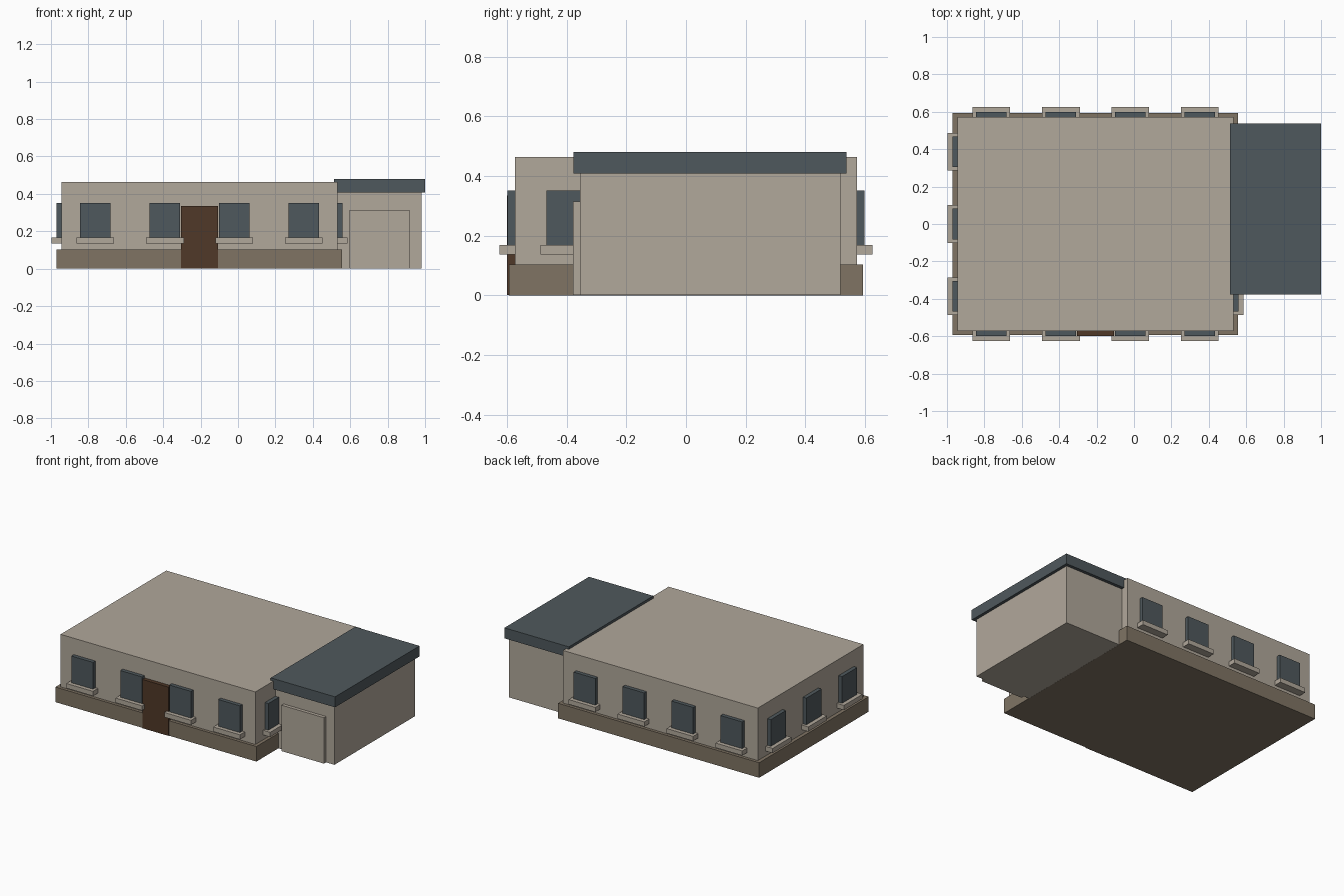
import bpy
import bmesh
from mathutils import Vector

cube = bpy.data.objects.get("Cube")
if cube:
    bpy.data.objects.remove(cube, do_unlink=True)


def material(name, colour):
    m = bpy.data.materials.new(name)
    m.use_nodes = True
    m.diffuse_color = (*colour, 1)
    m.node_tree.nodes["Principled BSDF"].inputs["Base Color"].default_value = (*colour, 1)
    return m


stone = material("warm grey stone", (0.440, 0.392, 0.327))
base_stone = material("dark base stone", (0.216, 0.175, 0.127))
slate = material("blue grey slate", (0.078, 0.099, 0.109))
wood = material("brown wood", (0.080, 0.040, 0.021))


def box(name, x, y, z, mat):
    """Box from (min, max) ranges on each axis."""
    lo, hi = (Vector(v) for v in zip(x, y, z))
    bm = bmesh.new()
    bmesh.ops.create_cube(bm, size=1)
    for v in bm.verts:
        v.co = (lo + hi) / 2 + v.co * (hi - lo)
    mesh = bpy.data.meshes.new(name)
    bm.to_mesh(mesh)
    bm.free()
    mesh.materials.append(mat)
    obj = bpy.data.objects.new(name, mesh)
    bpy.context.collection.objects.link(obj)
    return obj


# Main building
box("main_walls", (-0.945, 0.532), (-0.572, 0.572), (0.03, 0.463), stone)
box("plinth", (-0.97, 0.555), (-0.593, 0.593), (0, 0.103), base_stone)
box("front_door", (-0.306, -0.108), (-0.599, -0.55), (0.001, 0.335), wood)

# Garage
box("garage_walls", (0.5, 0.98), (-0.355, 0.517), (0.0005, 0.42), stone)
box("garage_roof", (0.512, 1.0), (-0.377, 0.538), (0.408, 0.48), slate)
box("garage_door", (0.595, 0.917), (-0.378, -0.34), (0.0005, 0.315), stone)


# Windows with sills; "side" is the outward direction along the wall's normal axis
def window(name, centre, wall, side, along_x):
    def part(label, half, depth, z, mat):
        along = (centre - half, centre + half)
        across = sorted((wall - side * 0.02, wall + side * depth))
        x, y = (along, across) if along_x else (across, along)
        box(f"{name}_{label}", x, y, z, mat)

    part("pane", 0.082, 0.026, (0.16, 0.351), slate)
    part("sill", 0.101, 0.053, (0.136, 0.168), stone)


for i, x in enumerate((-0.763, -0.391, -0.02, 0.351), 1):
    window(f"front_window_{i}", x, -0.572, -1, True)
    window(f"back_window_{i}", x, 0.572, 1, True)
for i, y in enumerate((-0.386, 0, 0.386), 1):
    window(f"right_window_{i}", y, -0.945, -1, False)
window("left_window", -0.386, 0.532, 1, False)
